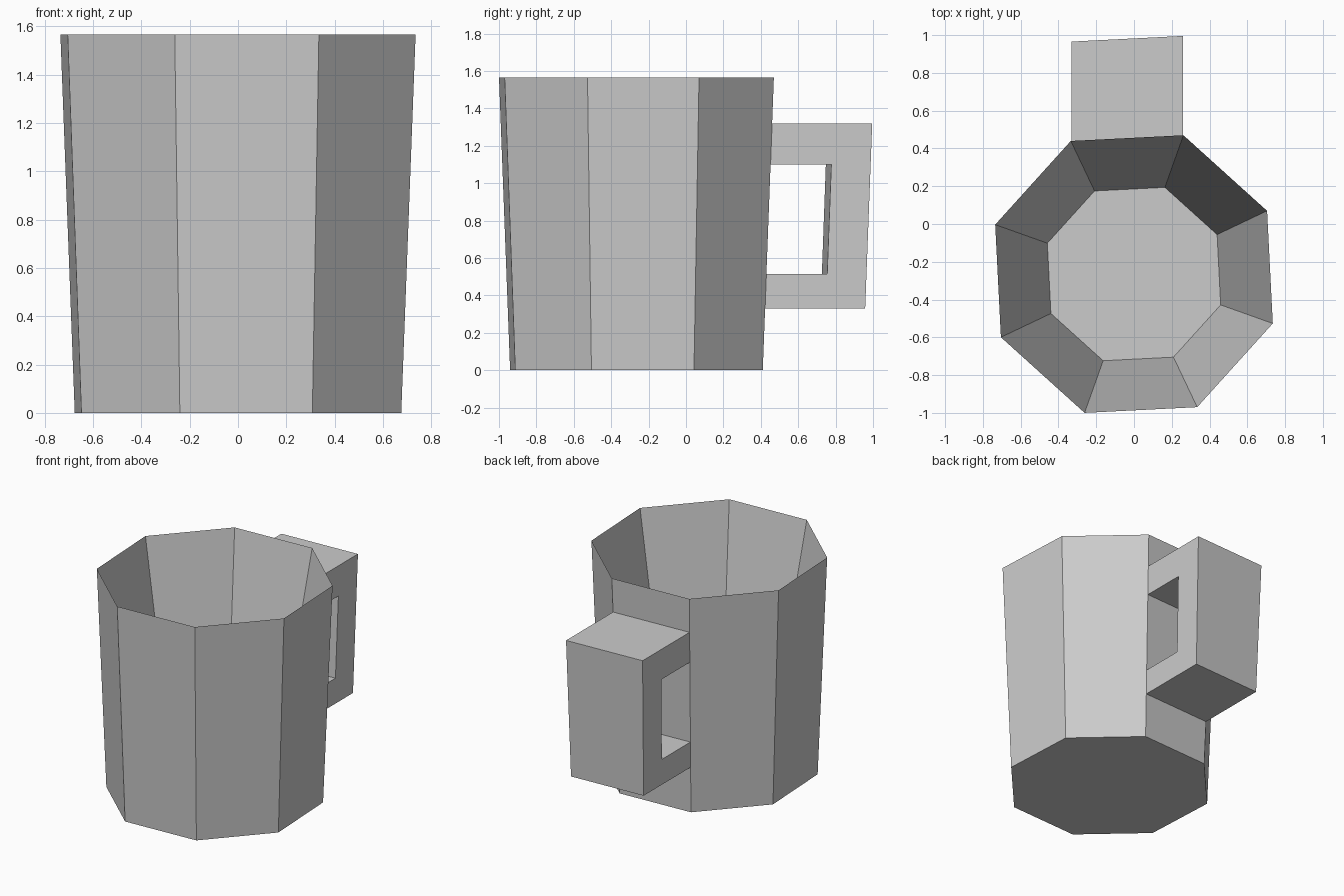
import bpy, bmesh
from math import cos, sin, radians

if "Cube" in bpy.data.objects:
    bpy.data.objects.remove(bpy.data.objects["Cube"])

SIDES, TURN, CY = 8, radians(25.4), -0.265
R_BASE, R_RIM, HEIGHT = 0.717, 0.78, 1.565


def ring_point(i, r, z):
    a = TURN + i * radians(360 / SIDES)
    return (r * cos(a), CY + r * sin(a), z)


def finish(bm, name):
    bmesh.ops.recalc_face_normals(bm, faces=bm.faces)
    mesh = bpy.data.meshes.new(name)
    bm.to_mesh(mesh)
    bm.free()
    obj = bpy.data.objects.new(name, mesh)
    bpy.context.collection.objects.link(obj)
    return obj


# Mug body: base ring, sharp rim, then the tapering inside down to the floor
bm = bmesh.new()
profile = [(R_BASE, 0), (R_RIM, HEIGHT), (0.487, 0.06)]
rings = [[bm.verts.new(ring_point(i, r, z)) for i in range(SIDES)] for r, z in profile]
for low, high in zip(rings, rings[1:]):
    for i in range(SIDES):
        j = (i + 1) % SIDES
        bm.faces.new((low[i], low[j], high[j], high[i]))
bm.faces.new(rings[0])
bm.faces.new(rings[-1])
finish(bm, "mug_body")


# Handle: C-shaped band as wide as the back wall panel, following its slope
def handle_point(side, out, z):
    r = R_BASE + (R_RIM - R_BASE) * z / HEIGHT
    x, y, _ = ring_point(side, r, z)
    return (x, y + out, z)


bm = bmesh.new()
outer = [(-0.01, 1.32), (0.535, 1.32), (0.535, 0.33), (-0.01, 0.33)]
inner = [(-0.01, 1.10), (0.325, 1.10), (0.325, 0.515), (-0.01, 0.515)]
loops = [[bm.verts.new(handle_point(side, o, z)) for o, z in pts]
         for side in (1, 2) for pts in (outer, inner)]
out_r, in_r, out_l, in_l = loops
for k in range(3):
    for a, b in ((out_r, out_l), (in_l, in_r), (out_r, in_r), (in_l, out_l)):
        bm.faces.new((a[k], a[k + 1], b[k + 1], b[k]))
for k in (0, 3):
    bm.faces.new((out_r[k], out_l[k], in_l[k], in_r[k]))
finish(bm, "handle")
